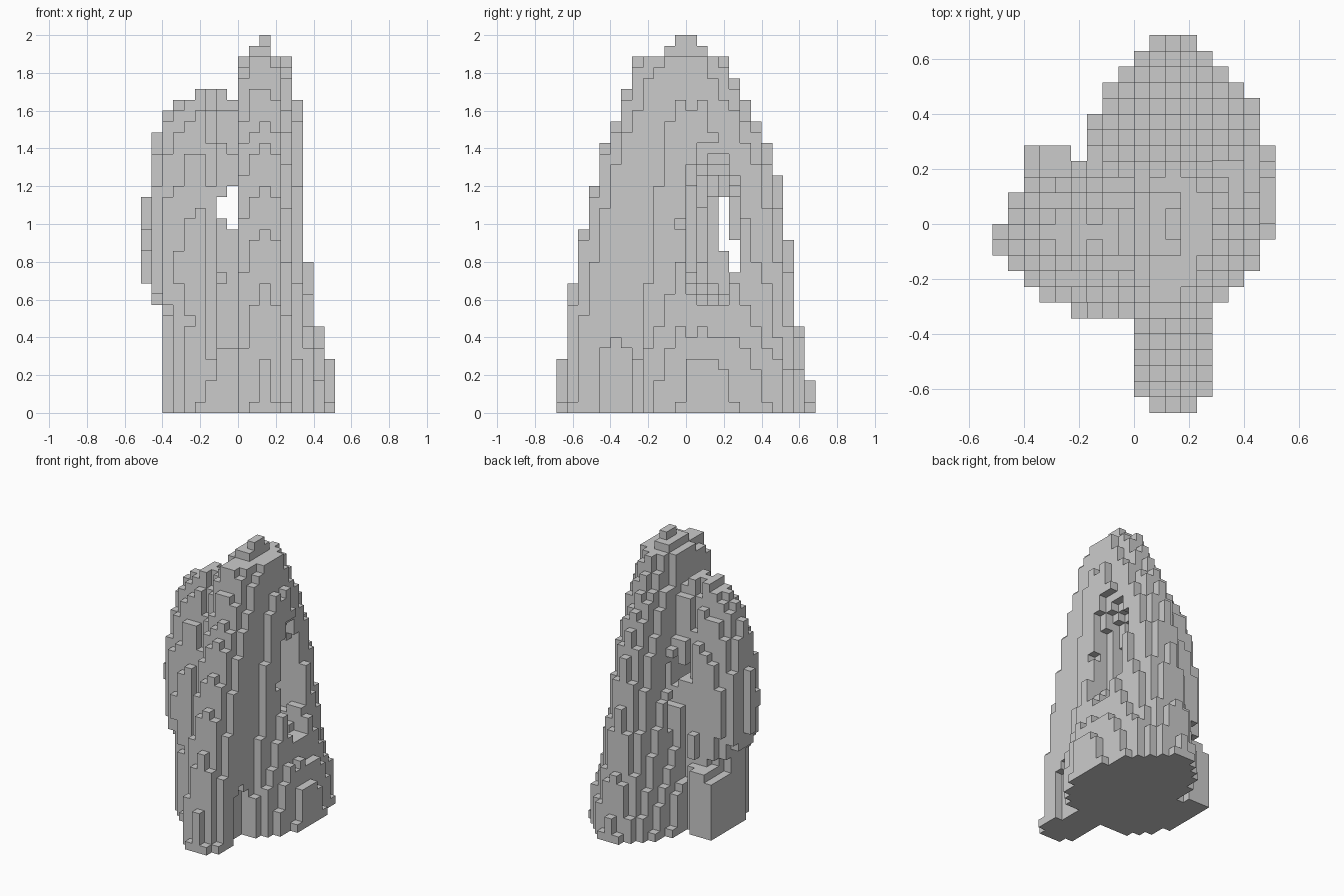
import bpy, bmesh, random
from mathutils import Vector

if "Cube" in bpy.data.objects:
    bpy.data.objects.remove(bpy.data.objects["Cube"])

random.seed(7)
S = 2 / 35                      # block size
NX, NY, NZ = 18, 24, 35


def lerp(points, z):
    """Piecewise linear profile through (height, extent) points."""
    if z <= points[0][0]:
        return points[0][1]
    for (z0, a), (z1, b) in zip(points, points[1:]):
        if z <= z1:
            return a + (b - a) * (z - z0) / (z1 - z0)
    return points[-1][1]


# Extents of the rock at each height
FRONT = [(0, .67), (.29, .66), (.69, .60), (.97, .545), (1.2, .49), (1.43, .43),
         (1.54, .375), (1.71, .32), (1.89, .26)]
BACK = [(0, .675), (.17, .66), (.46, .603), (.91, .547), (1.26, .49), (1.43, .433),
        (1.54, .377), (1.66, .32), (1.77, .262), (1.89, .207)]
WIDTH = [(0, .365), (.29, .347), (.46, .289), (.8, .234), (1.66, .178), (1.89, .12)]
LOBE_X = [(0, .385), (.5, .385), (.56, .43), (.69, .487), (.9, .495), (1.14, .49),
          (1.49, .433), (1.6, .377), (1.66, .32), (1.72, .21)]
LOBE_Y = [(0, .32), (.15, .30), (.5, .275), (.8, .285), (1.0, .27), (1.4, .19),
          (1.6, .12), (1.72, .07)]
# Uneven height per column; the axis columns keep the outline exact
jitter = {(i, j): 0 if i == 11 or j in (11, 13) else random.uniform(0, .09)
          for i in range(NX) for j in range(NY)}


def body(x, y, z):
    # rounded tapering cone behind
    if z > 1.89 or (z > 1.65 and x < 0):
        return False
    cy = .1 - .05 * z
    ry = lerp(BACK, z) - cy if y > cy else .43 - .07 * z
    w = lerp(WIDTH, z) * (1 if x > .143 else .92)
    u, v = abs(x - .143) / w, abs(y - cy) / ry
    return u ** 1.9 + v ** 1.9 <= 1


def fin(x, y, z):
    # straight-sided buttress in front with a slightly rounded nose
    d = abs(x - .143)
    if z > 1.89 or d > .143 or y > .1:
        return False
    if x > .229 and abs(y + .343) < .12 and z < .42 - abs(y + .36) * .7:
        return False            # shallow undercut at the foot
    if z > 1.83 and y < -.12 and d > .07:
        return False            # narrow crest
    side = 0 if d < .03 else .01 if d < .09 else .045
    if x > .229 and z > .06:
        side = .085
    return y >= -(lerp(FRONT, z) - side)


def lobe(x, y, z):
    # lower shoulder on the left
    if z > 1.715 or x > .1 or (z > 1.66 and not -.229 < x < -.057):
        return False
    rx = lerp(LOBE_X, z) - .06
    ry = lerp(LOBE_Y, z) * (1 if y < -.03 else .9)
    if -.175 < x < -.11 and z > .17:
        ry -= .055              # groove between the front buttresses
    return (abs(x + .06) / rx) ** 2.1 + (abs(y + .03) / ry) ** 2.1 <= 1


def block(x, y, z):
    # foot at the back left
    return -.4 < x < -.229 and 0 < y < .286 and z < .5 - abs(x + .3)


def cap(x, y, z):
    # summit steps
    if 1.886 < z < 1.943:
        return .057 < x < .172 and abs(y) < .115
    return z > 1.943 and .114 < x < .172 and abs(y) < .058


def hollow(x, y, z):
    # side arch narrowing into a tunnel, and the gap seen from the front
    if -.115 < x < .06:         # blocks standing inside the tunnel
        if y < .229 and (z < .857 or z > 1.143) or y > .229 and z > .915:
            return x > -.058 and .971 < z < 1.2 and x < 0
    t = min(1, max(0, x / .34))
    a, b = .06 + .11 * t, .25 + .2 * t
    if ((y - (.225 - .1 * t)) / a) ** 2 + ((z - (.915 + .085 * t)) / b) ** 2 < 1:
        return True
    if 0 > x > -.058:
        return .971 < z < 1.2
    return -.115 < x < 0 and 1.028 < z < 1.143


def solid(i, j, k):
    x, y, z = (i - 8.5) * S, (j - 11.5) * S, (k + .5) * S
    if cap(x, y, z):
        return True
    if hollow(x, y, z):
        return False
    zj = z + jitter[i, j]
    return (body(x, y, min(zj, max(z, 1.88))) or fin(x, y, z + .4 * jitter[i, j])
            or lobe(x, y, zj if .7 < z < 1.5 else z) or block(x, y, z))


cells = {(i, j, k) for i in range(NX) for j in range(NY) for k in range(NZ)
         if solid(i, j, k)}

# Drop loose blocks: keep what is connected to the core
seen, stack = set(), [(11, 9, 0)]
while stack:
    c = stack.pop()
    if c in seen or c not in cells:
        continue
    seen.add(c)
    for ax in range(3):
        for s in (-1, 1):
            n = list(c)
            n[ax] += s
            stack.append(tuple(n))
cells = seen

# Skin the blocks with their exposed faces only
bm = bmesh.new()
verts = {}


def vert(p):
    if p not in verts:
        verts[p] = bm.verts.new(Vector((p[0] - NX / 2, p[1] - NY / 2, p[2])) * S)
    return verts[p]


for c in sorted(cells):
    for ax in range(3):
        for s in (0, 1):
            n = list(c)
            n[ax] += 2 * s - 1
            if tuple(n) in cells:
                continue
            u, v = (ax + 1) % 3, (ax + 2) % 3
            ring = []
            for du, dv in ((0, 0), (1, 0), (1, 1), (0, 1)):
                p = list(c)
                p[ax] += s
                p[u] += du
                p[v] += dv
                ring.append(vert(tuple(p)))
            bm.faces.new(ring if s else ring[::-1])

mesh = bpy.data.meshes.new("rock_spire")
bm.to_mesh(mesh)
bm.free()
rock = bpy.data.objects.new("rock_spire", mesh)
bpy.context.collection.objects.link(rock)
